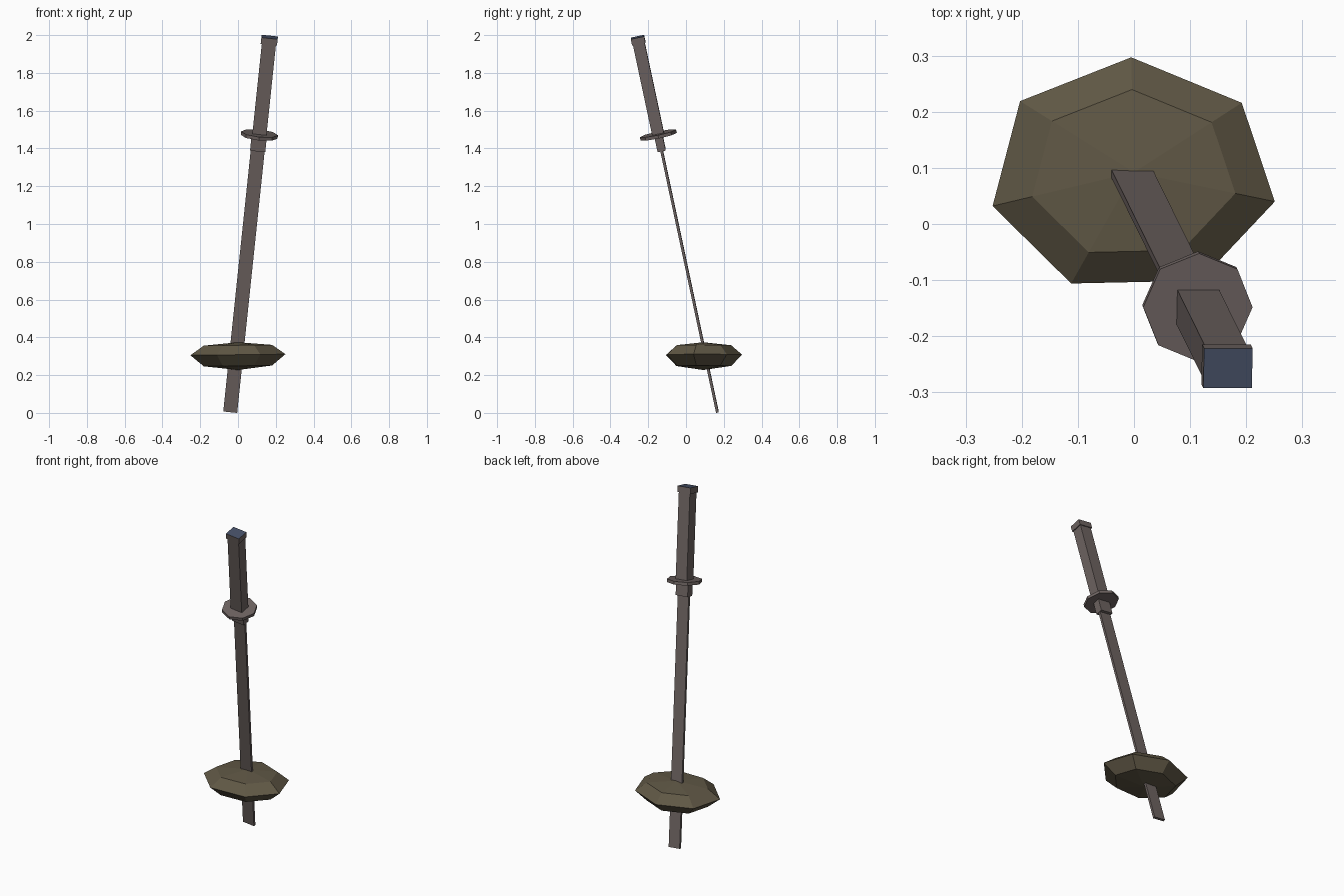
import bpy, bmesh, math
from mathutils import Matrix, Vector

if "Cube" in bpy.data.objects:
    bpy.data.objects.remove(bpy.data.objects["Cube"])


def material(name, rgb):
    m = bpy.data.materials.new(name)
    m.diffuse_color = (*rgb, 1)
    m.use_nodes = True
    m.node_tree.nodes["Principled BSDF"].inputs["Base Color"].default_value = m.diffuse_color
    return m


METAL = material("warm_grey", (0.156, 0.127, 0.121))
STONE = material("olive_stone", (0.117, 0.097, 0.060))
BLUE = material("slate_blue", (0.061, 0.080, 0.133))

# Tilted frame of the sword: local z runs from the tip to the pommel
TIP = Vector((-0.041, 0.166, 0.005))
AXIS = Vector((0.208, -0.422, 1.98)).normalized()
SIDE = Vector((1, 0, -AXIS.x / AXIS.z)).normalized()
DEPTH = AXIS.cross(SIDE)
FRAME = Matrix.Translation(TIP) @ Matrix((SIDE, DEPTH, AXIS)).transposed().to_4x4()


def finish(name, bm, mats, matrix=None):
    if matrix:
        bm.transform(matrix)
    bmesh.ops.recalc_face_normals(bm, faces=bm.faces)
    me = bpy.data.meshes.new(name)
    bm.to_mesh(me)
    bm.free()
    for m in mats:
        me.materials.append(m)
    ob = bpy.data.objects.new(name, me)
    bpy.context.collection.objects.link(ob)
    return ob


def sword_box(name, w, d, t0, t1, top=None):
    bm = bmesh.new()
    bmesh.ops.create_cube(bm, size=1)
    for v in bm.verts:
        v.co = (v.co.x * w, v.co.y * d, t0 if v.co.z < 0 else t1)
    bm.normal_update()
    if top:
        for f in bm.faces:
            f.material_index = 1 if f.normal.z > 0.5 else 0
    return finish(name, bm, [METAL] + ([top] if top else []), FRAME)


# Sword parts along the axis
sword_box("blade", 0.074, 0.014, 0.0, 1.45)
sword_box("blade_collar", 0.081, 0.044, 1.422, 1.505)
sword_box("handle", 0.075, 0.063, 1.50, 2.01)
sword_box("pommel_cap", 0.087, 0.072, 2.005, 2.04, top=BLUE)

# Eight-sided guard
bm = bmesh.new()
bmesh.ops.create_cone(bm, cap_ends=True, segments=8, radius1=0.098, radius2=0.098,
                      depth=0.018, matrix=Matrix.Translation((0, 0, 1.507)))
finish("guard", bm, [METAL], FRAME)

# Seven-sided flattened stone pierced by the blade
rim = [(-0.005, 0.297), (0.192, 0.216), (0.251, 0.040), (0.118, -0.101),
       (-0.112, -0.106), (-0.252, 0.032), (-0.203, 0.219)]
mid = Vector((0.0, 0.092, 0.301))
bm = bmesh.new()


def ring(scale, dz):
    return [bm.verts.new((mid.x + (x - mid.x) * scale, mid.y + (y - mid.y) * scale,
                          mid.z + dz + 0.012 * x * scale)) for x, y in rim]


rings = [ring(0.72, -0.052), ring(1.0, 0.007), ring(0.72, 0.057)]
for a, b in zip(rings, rings[1:]):
    for i in range(7):
        j = (i + 1) % 7
        bm.faces.new((a[i], a[j], b[j], b[i]))
for r, dz in ((rings[0], -0.074), (rings[2], 0.073)):
    pole = bm.verts.new(mid + Vector((0, 0, dz)))
    for i in range(7):
        bm.faces.new((r[i], r[(i + 1) % 7], pole))
finish("stone", bm, [STONE])
